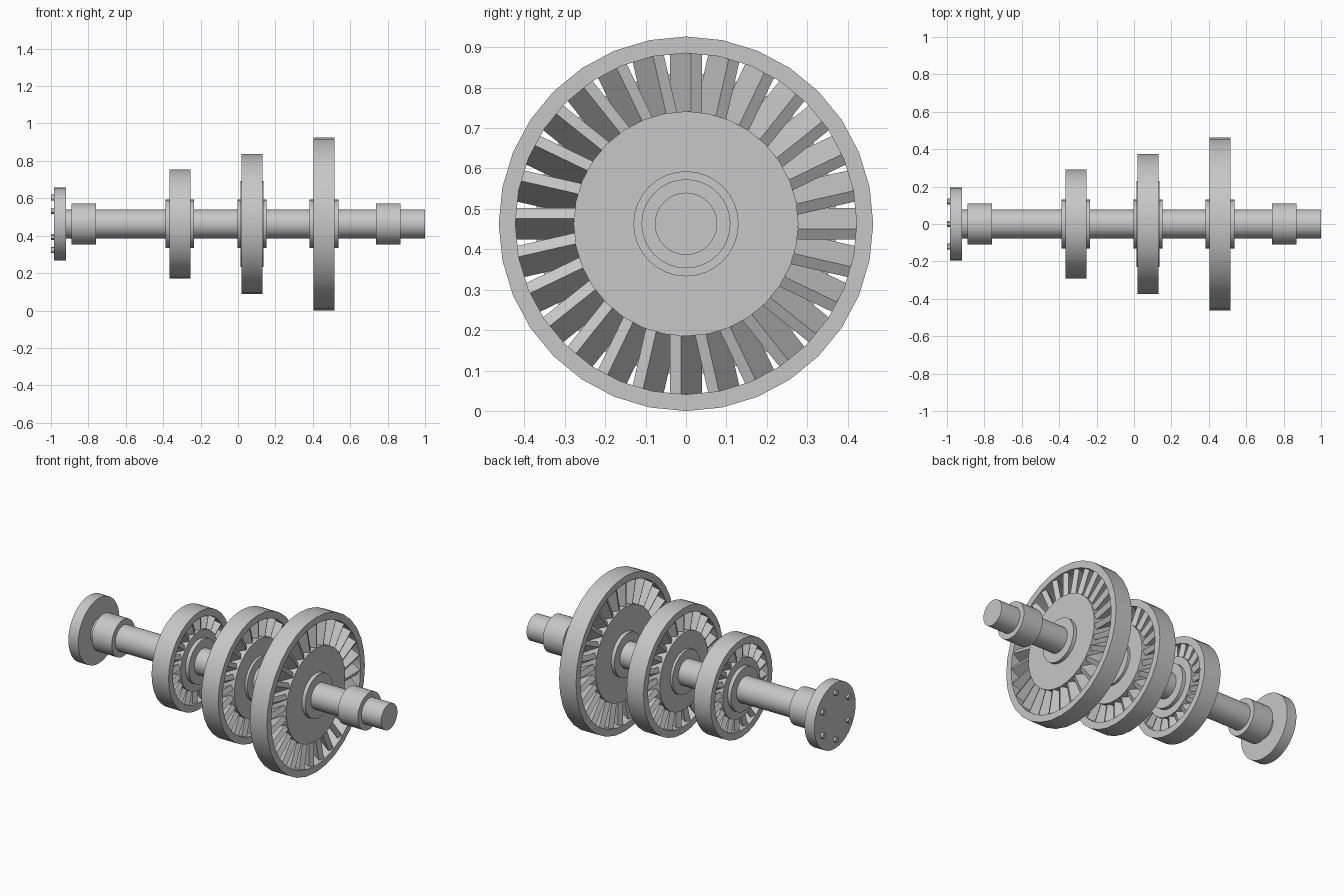
import bpy
import bmesh
from math import cos, sin, pi, radians
from mathutils import Matrix

cube = bpy.data.objects.get("Cube")
if cube:
    bpy.data.objects.remove(cube)

AXIS_Z = 0.463
SIDES = 32

steel = bpy.data.materials.new("brushed_grey_steel")
steel.use_nodes = True
GREY = (0.57, 0.57, 0.57, 1)
steel.diffuse_color = GREY
steel.node_tree.nodes["Principled BSDF"].inputs["Base Color"].default_value = GREY


def finish(name, bm, smooth=True):
    """Turn a bmesh into a named object lying on the rotor axis."""
    bmesh.ops.recalc_face_normals(bm, faces=bm.faces)
    mesh = bpy.data.meshes.new(name)
    bm.to_mesh(mesh)
    bm.free()
    mesh.materials.append(steel)
    obj = bpy.data.objects.new(name, mesh)
    obj.location.z = AXIS_Z
    bpy.context.collection.objects.link(obj)
    if smooth:
        bpy.ops.object.select_all(action="DESELECT")
        obj.select_set(True)
        bpy.context.view_layer.objects.active = obj
        bpy.ops.object.shade_smooth_by_angle(angle=radians(30))
    return obj


def cylinder(name, x0, x1, radius, y=0, z=0, sides=SIDES):
    """Solid cylinder running along x."""
    bm = bmesh.new()
    place = Matrix.Translation(((x0 + x1) / 2, y, z)) @ Matrix.Rotation(pi / 2, 4, "Y")
    bmesh.ops.create_cone(bm, cap_ends=True, segments=sides, radius1=radius,
                          radius2=radius, depth=x1 - x0, matrix=place)
    return finish(name, bm)


def ring(name, x0, x1, inner, outer):
    """Rectangular profile swept round the x axis."""
    bm = bmesh.new()
    profile = [(x0, inner), (x1, inner), (x1, outer), (x0, outer)]
    loops = []
    for i in range(SIDES):
        a = 2 * pi * i / SIDES
        loops.append([bm.verts.new((x, r * sin(a), r * cos(a))) for x, r in profile])
    for i, here in enumerate(loops):
        there = loops[(i + 1) % SIDES]
        for j in range(4):
            k = (j + 1) % 4
            bm.faces.new((here[j], here[k], there[k], there[j]))
    return finish(name, bm)


def blades(name, x, inner, outer, count):
    """Pitched flat blades spaced evenly round the disc."""
    bm = bmesh.new()
    chord, thickness = 0.104, 0.031
    size = Matrix.Diagonal((chord, thickness, outer - inner, 1))
    pitch = Matrix.Rotation(radians(30), 4, "Z")
    lift = Matrix.Translation((x, 0, (inner + outer) / 2))
    for i in range(count):
        turn = Matrix.Rotation(2 * pi * i / count, 4, "X")
        bmesh.ops.create_cube(bm, size=1, matrix=turn @ lift @ pitch @ size)
    return finish(name, bm, smooth=False)


# Shaft with its two bearing sleeves
cylinder("shaft", -0.93, 1.0, 0.077)
cylinder("right_bearing_sleeve", -0.89, -0.758, 0.11)
cylinder("left_bearing_sleeve", 0.737, 0.87, 0.11)

# Coupling flange and its bolts
cylinder("coupling_flange", -0.985, -0.92, 0.195)
for i in range(6):
    a = i * pi / 3
    cylinder(f"flange_bolt_{i + 1}", -1.0, -0.98, 0.016,
             0.14 * sin(a), 0.14 * cos(a), sides=12)

# Bladed wheels: centre x, rim radius, disc radius, disc half width, blade count
wheels = {
    "small": (-0.311, 0.292, 0.176, 0.055, 20),
    "middle": (0.075, 0.374, 0.23, 0.062, 24),
    "large": (0.459, 0.463, 0.278, 0.055, 28),
}
for label, (x, rim, disc, half, count) in wheels.items():
    cylinder(f"{label}_wheel_hub", x - 0.077, x + 0.077, 0.13)
    cylinder(f"{label}_wheel_disc", x - half, x + half, disc)
    ring(f"{label}_wheel_rim", x - 0.056, x + 0.056, rim - 0.041, rim)
    blades(f"{label}_wheel_blades", x, disc - 0.01, rim - 0.038, count)
